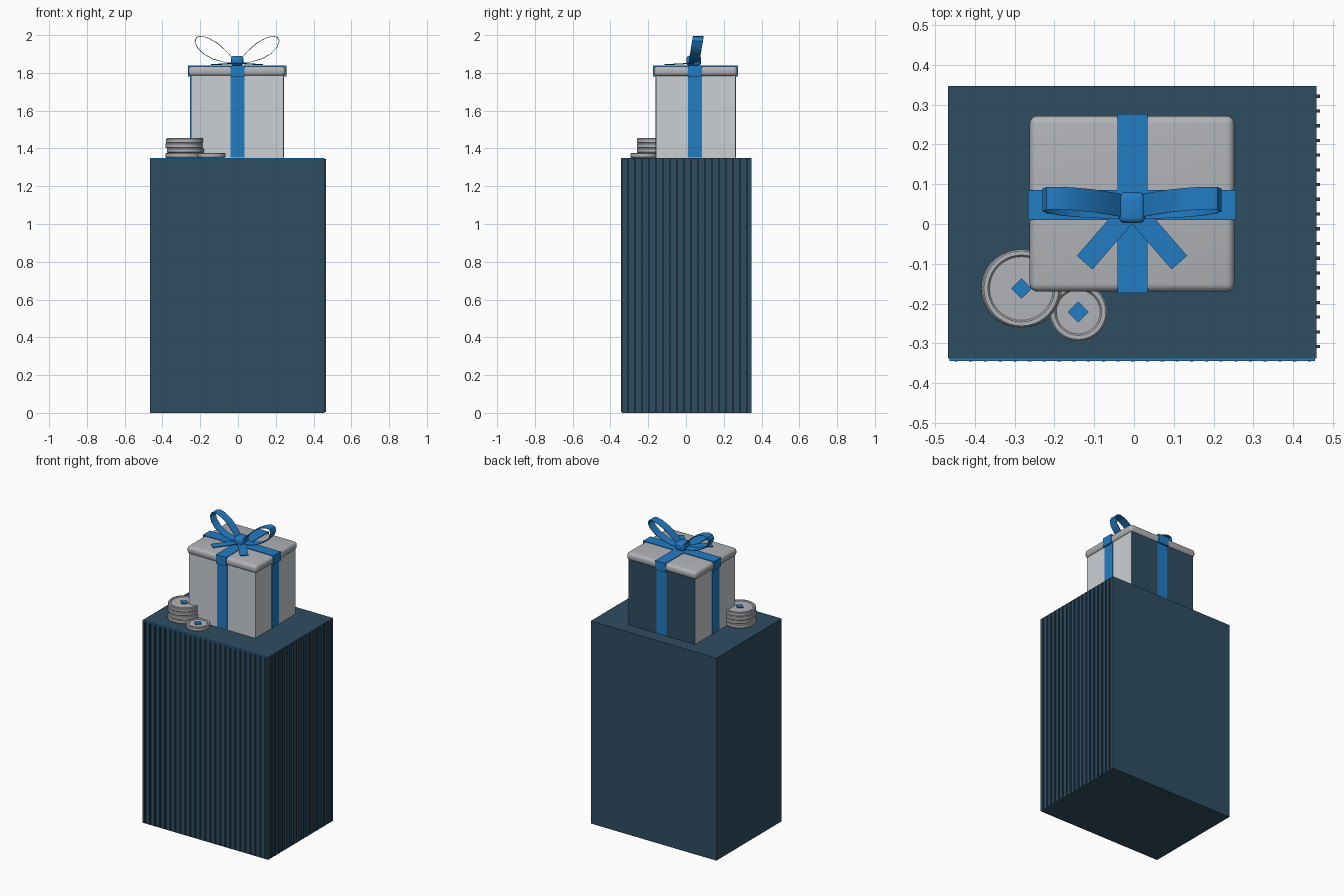
import bpy, bmesh, math
from mathutils import Vector

cube = bpy.data.objects.get("Cube")
if cube:
    bpy.data.objects.remove(cube, do_unlink=True)


def material(name, rgb):
    m = bpy.data.materials.new(name)
    m.use_nodes = True
    m.diffuse_color = (*rgb, 1)
    m.node_tree.nodes["Principled BSDF"].inputs["Base Color"].default_value = (*rgb, 1)
    return m


NAVY = material("navy", (0.028, 0.075, 0.12))
BLUE = material("ribbon blue", (0.016, 0.205, 0.56))
PALE = material("pale grey", (0.6, 0.63, 0.65))
GREY = material("warm grey", (0.44, 0.45, 0.47))


def finish(name, bm, *mats, smooth=False):
    bmesh.ops.recalc_face_normals(bm, faces=bm.faces)
    mesh = bpy.data.meshes.new(name)
    bm.to_mesh(mesh)
    bm.free()
    ob = bpy.data.objects.new(name, mesh)
    bpy.context.collection.objects.link(ob)
    for m in mats:
        mesh.materials.append(m)
    if smooth:
        bpy.ops.object.select_all(action="DESELECT")
        ob.select_set(True)
        bpy.context.view_layer.objects.active = ob
        bpy.ops.object.shade_smooth_by_angle(angle=math.radians(40))
    return ob


def add_box(bm, lo, hi):
    lo, hi = Vector(lo), Vector(hi)
    verts = bmesh.ops.create_cube(bm, size=1)["verts"]
    for v in verts:
        v.co = (lo + hi) / 2 + v.co * (hi - lo)
    return verts


def box(name, lo, hi, *mats, bevel=0, segments=4):
    bm = bmesh.new()
    add_box(bm, lo, hi)
    if bevel:
        bmesh.ops.bevel(bm, geom=bm.edges[:], offset=bevel, segments=segments,
                        profile=0.5, affect="EDGES")
    return finish(name, bm, *mats, smooth=bevel > 0)


# Pedestal with a bright front top edge
TOP = 1.35
X0, X1, Y0, Y1 = -0.467, 0.459, -0.338, 0.347
box("pedestal", (X0, Y0, 0), (X1, Y1, TOP), NAVY)
box("top_edge_strip", (X0 + .004, Y0 - .006, TOP - .006), (X1 - .004, Y0, TOP - .001), BLUE)

# Narrow slats on the front and right sides
bm = bmesh.new()
for i in range(25):
    x = X0 + 0.02 + i * 0.037
    add_box(bm, (x - .004, Y0 - .007, .005), (x + .004, Y0, TOP - .006))
finish("front_slats", bm, NAVY)
bm = bmesh.new()
for i in range(18):
    y = -0.308 + i * 0.037
    add_box(bm, (X1, y - .004, .005), (X1 + .008, y + .004, TOP - .006))
finish("side_slats", bm, NAVY)

# Gift box, navy on the back
body = box("gift_box", (-.25, -.16, TOP), (.24, .262, 1.79), PALE, NAVY)
for f in body.data.polygons:
    f.material_index = int(f.normal.y > 0.9)
box("gift_lid", (-.262, -.17, 1.783), (.252, .272, 1.835), GREY, bevel=.02)

# Ribbon bands around the box and over the lid
for part, d, z0, z1 in (("box", -.008, TOP + .002, 1.79), ("lid", .004, 1.78, 1.839)):
    box(part + "_ribbon_lengthwise", (-.041, -.17 - d, z0), (.034, .272 + d, z1), BLUE)
    box(part + "_ribbon_crosswise", (-.262 - d, .01, z0), (.252 + d, .085, z1), BLUE)

# Bow: knot, two loops leaning back, two flat tails
CX = -.005
box("bow_knot", (CX - .033, .002, 1.838), (CX + .033, .08, 1.89), BLUE, bevel=.015)

LOOP = [(.015, 1.868), (.05, 1.91), (.10, 1.957), (.15, 1.985), (.19, 1.996), (.215, 1.99),
        (.225, 1.968), (.213, 1.935), (.18, 1.9), (.13, 1.872), (.07, 1.856), (.015, 1.856)]
for side, name in ((1, "left"), (-1, "right")):
    bm = bmesh.new()
    rows = []
    mid = Vector((.13, 1.92))
    for x, z in LOOP:
        y = .014 + (z - 1.855) * .16
        inward = (mid - Vector((x, z))).normalized() * .004
        ring = []
        for dx, dz, yy in ((0, 0, y), (0, 0, y + .057),
                           (inward.x, inward.y, y + .057), (inward.x, inward.y, y)):
            ring.append(bm.verts.new((CX + side * (x + dx), yy, z + dz)))
        rows.append(ring)
    for a, b in zip(rows, rows[1:]):
        for k in range(4):
            n = (k + 1) % 4
            bm.faces.new((a[k], a[n], b[n], b[k]))
    bm.faces.new(rows[0])
    bm.faces.new(rows[-1])
    finish(name + "_bow_loop", bm, BLUE, smooth=True)

    bm = bmesh.new()
    start, end = Vector((CX, .04, 1.849)), Vector((CX + side * .119, -.097, 1.842))
    across = (end - start).cross(Vector((0, 0, 1))).normalized() * .026
    quad = [bm.verts.new(p) for p in (start + across, end + across, end - across, start - across)]
    face = bm.faces.new(quad)
    lifted = bmesh.ops.extrude_face_region(bm, geom=[face])["geom"]
    for v in lifted:
        if isinstance(v, bmesh.types.BMVert):
            v.co.z += .004
    finish(name + "_bow_tail", bm, BLUE)


# Coins: a lathed profile with a raised rim
def coin(name, x, y, z, r, h=.026):
    bm = bmesh.new()
    profile = [(0, 0), (r - .004, 0), (r, .004), (r, h - .004), (r - .004, h),
               (r - .014, h), (r - .018, h - .005), (0, h - .005)]
    verts = [bm.verts.new((p, 0, q)) for p, q in profile]
    edges = [bm.edges.new(pair) for pair in zip(verts, verts[1:])]
    bmesh.ops.spin(bm, geom=verts + edges, cent=(0, 0, 0), axis=(0, 0, 1),
                   angle=math.tau, steps=40)
    bmesh.ops.remove_doubles(bm, verts=bm.verts, dist=.0001)
    bmesh.ops.translate(bm, verts=bm.verts, vec=(x, y, z))
    finish(name, bm, GREY, smooth=True)


def diamond(name, x, y, z):
    bm = bmesh.new()
    bmesh.ops.create_cone(bm, cap_ends=True, segments=4, radius1=.026, radius2=.026, depth=.008)
    bmesh.ops.translate(bm, verts=bm.verts, vec=(x, y, z))
    finish(name, bm, BLUE)


for i, shift in enumerate((-.004, .004, -.003, 0)):
    coin("stack_coin_%d" % (i + 1), -.283 + shift, -.162, TOP + .026 * i, .098)
diamond("stack_diamond", -.283, -.162, TOP + .101)
coin("small_coin", -.14, -.221, TOP, .073)
diamond("small_diamond", -.14, -.221, TOP + .023)
